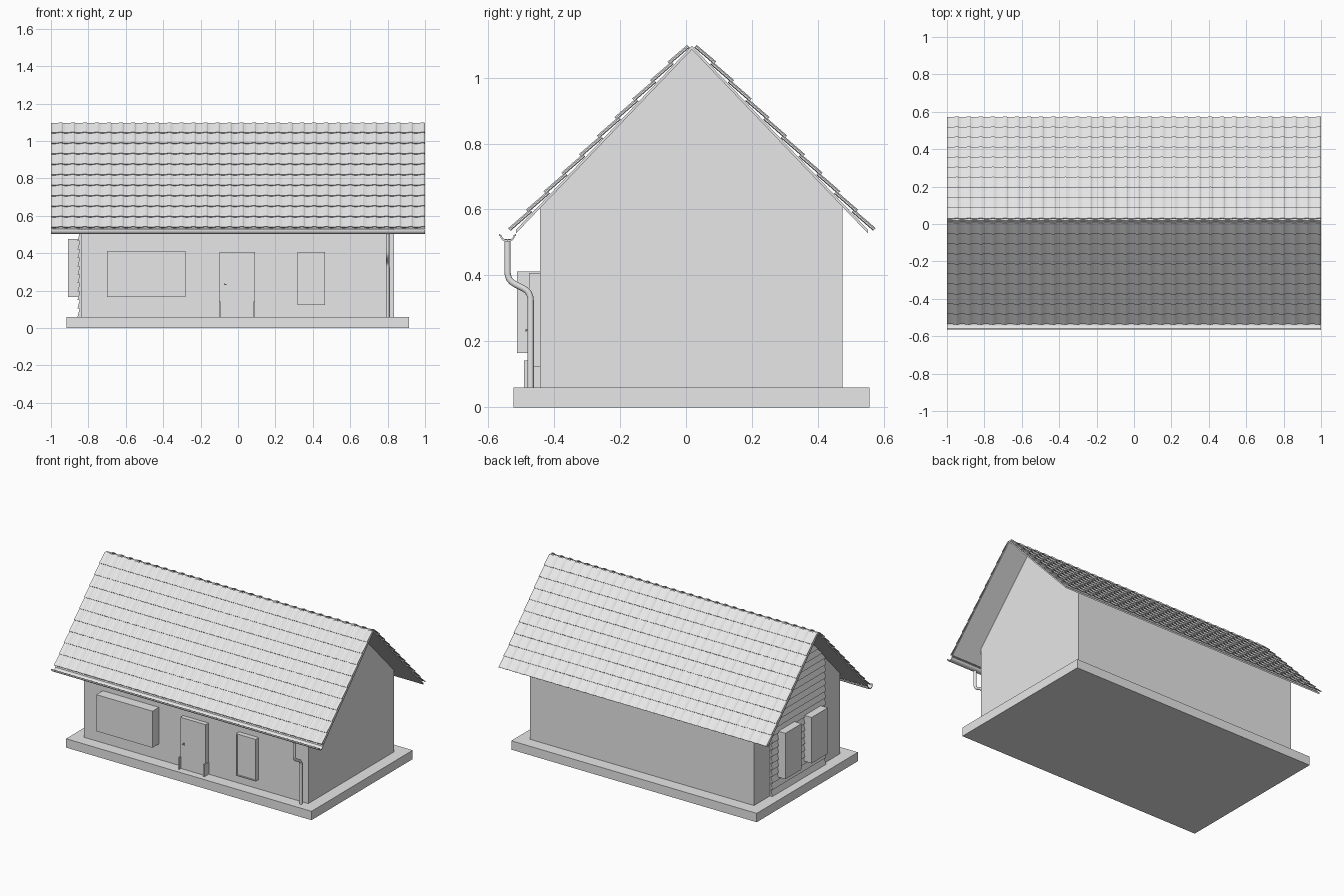
import bpy, bmesh, math
from mathutils import Vector

cube = bpy.data.objects.get("Cube")
if cube:
    bpy.data.objects.remove(cube)

GREY = (0.8, 0.8, 0.8, 1)
mat = bpy.data.materials.new("light grey")
mat.use_nodes = True
mat.diffuse_color = GREY
mat.node_tree.nodes["Principled BSDF"].inputs["Base Color"].default_value = GREY

# Roof geometry shared by walls, siding and tiles
RIDGE_Y, RIDGE_Z, PITCH = 0.018, 1.085, 1.045
EAVE_RUN, BASE_Z = 0.533, 0.06


def under_roof(y):
    return RIDGE_Z - abs(y - RIDGE_Y) * PITCH


def finish(name, bm, smooth=False):
    bmesh.ops.recalc_face_normals(bm, faces=bm.faces)
    mesh = bpy.data.meshes.new(name)
    bm.to_mesh(mesh)
    bm.free()
    mesh.materials.append(mat)
    obj = bpy.data.objects.new(name, mesh)
    bpy.context.collection.objects.link(obj)
    if smooth:
        bpy.ops.object.select_all(action='DESELECT')
        obj.select_set(True)
        bpy.context.view_layer.objects.active = obj
        bpy.ops.object.shade_smooth_by_angle(angle=math.radians(40))
    return obj


def add_box(bm, x, y, z):
    verts = bmesh.ops.create_cube(bm, size=1)["verts"]
    for v in verts:
        v.co = [a + (c + 0.5) * (b - a) for c, (a, b) in zip(v.co, (x, y, z))]


def box(name, *ranges):
    bm = bmesh.new()
    add_box(bm, *ranges)
    return finish(name, bm)


def add_prism(bm, profile, x0, x1):
    """Extrude a closed (y, z) outline along x."""
    face = bm.faces.new([bm.verts.new((x0, y, z)) for y, z in profile])
    out = bmesh.ops.extrude_face_region(bm, geom=[face])["geom"]
    for v in out:
        if isinstance(v, bmesh.types.BMVert):
            v.co.x = x1


def prism(name, profile, x0, x1, smooth=False):
    bm = bmesh.new()
    add_prism(bm, profile, x0, x1)
    return finish(name, bm, smooth)


# Foundation and walls
box("foundation", (-0.918, 0.915), (-0.523, 0.557), (0, BASE_Z))
FRONT, BACK, LEFT, RIGHT = -0.443, 0.474, -0.84, 0.835
prism("walls", [(FRONT, BASE_Z), (BACK, BASE_Z), (BACK, under_roof(BACK)),
                (RIDGE_Y, RIDGE_Z), (FRONT, under_roof(FRONT))], LEFT, RIGHT)

# Roof boards, one chevron over both slopes
edges = (RIDGE_Y - EAVE_RUN, RIDGE_Y, RIDGE_Y + EAVE_RUN)
lower = [(y, under_roof(y)) for y in edges]
upper = [(y, under_roof(y) + 0.011) for y in reversed(edges)]
prism("roof_boards", lower + upper, -1, 1)

# Overlapping tile courses with a rolled pantile profile
COLUMNS, ROWS = 31, 10
slope_len = math.hypot(1, PITCH)
ROLL = [(0, 0.002), (0.15, 0), (0.35, 0), (0.55, 0.002), (0.7, 0.005), (0.85, 0.006), (0.97, 0.004)]


def tile_slope(name, side):
    down = Vector((0, side, -PITCH)) / slope_len
    out = Vector((0, side * PITCH, 1)) / slope_len
    top = Vector((0, RIDGE_Y, RIDGE_Z)) + out * 0.008
    pitch = (EAVE_RUN + 0.004) * slope_len / ROWS
    width = 2 / COLUMNS
    section = [(-1 + (c + u) * width, h) for c in range(COLUMNS) for u, h in ROLL]
    section.append((1, 0.002))
    bm = bmesh.new()
    for r in range(ROWS):
        rings = []
        start = r * pitch - (0.008 if r else 0)
        for along, lift in ((start, 0.001), ((r + 1) * pitch, 0.009)):
            for thick in ((0, 0.005) if lift < 0.005 else (0.005, 0)):
                base = top + down * along + out * (lift + thick)
                rings.append([bm.verts.new(base + out * h + Vector((x, 0, 0)))
                              for x, h in section])
        for a, b in zip(rings, rings[1:] + rings[:1]):
            for i in range(len(section) - 1):
                bm.faces.new((a[i], a[i + 1], b[i + 1], b[i]))
        for i in (0, -1):
            bm.faces.new([ring[i] for ring in rings])
    finish(name, bm)


tile_slope("front_roof_tiles", -1)
tile_slope("back_roof_tiles", 1)

# Half-round gutter with a rolled rim
GY, GZ = -0.541, 0.526
arc = [math.pi * (1 + i / 10) for i in range(11)]
rim = [(GY - 0.026, GZ), (GY - 0.026, GZ - 0.006)]
bowl = [(GY + 0.022 * math.cos(a), GZ - 0.006 + 0.018 * math.sin(a)) for a in arc]
inner = [(GY + 0.018 * math.cos(a), GZ - 0.004 + 0.014 * math.sin(a)) for a in reversed(arc)]
prism("gutter", rim + bowl + [(GY + 0.026, GZ - 0.006), (GY + 0.026, GZ)] + inner, -1, 1, True)

# Downpipe with two rounded elbows
bends = [Vector((0.8, y, z)) for y, z in ((-0.541, 0.51), (-0.541, 0.385), (-0.471, 0.35), (-0.471, BASE_Z))]
path = [bends[0]]
for before, corner, after in zip(bends, bends[1:], bends[2:]):
    p = corner + (before - corner).normalized() * 0.025
    q = corner + (after - corner).normalized() * 0.025
    path += [p.lerp(corner, t).lerp(corner.lerp(q, t), t) for t in (0, 0.25, 0.5, 0.75, 1)]
path.append(bends[-1])
bm = bmesh.new()
rings = []
for i, p in enumerate(path):
    tangent = (path[min(i + 1, len(path) - 1)] - path[max(i - 1, 0)]).normalized()
    side = Vector((1, 0, 0))
    normal = tangent.cross(side)
    angles = [math.tau * k / 16 for k in range(16)]
    rings.append([bm.verts.new(p + 0.0095 * (side * math.cos(a) + normal * math.sin(a))) for a in angles])
for a, b in zip(rings, rings[1:]):
    for k in range(16):
        j = (k + 1) % 16
        bm.faces.new((a[k], a[j], b[j], b[k]))
bm.faces.new(rings[0])
bm.faces.new(rings[-1])
finish("downpipe", bm, True)

# Front windows
box("wide_front_window", (-0.70, -0.28), (-0.512, FRONT), (0.165, 0.412))
box("narrow_window_pane", (0.325, 0.458), (-0.470, FRONT), (0.13, 0.4))
bm = bmesh.new()
for x, z in (((0.318, 0.325), (0.123, 0.407)), ((0.458, 0.465), (0.123, 0.407)),
             ((0.325, 0.458), (0.123, 0.13)), ((0.325, 0.458), (0.4, 0.407))):
    add_box(bm, x, (-0.476, FRONT), z)
finish("narrow_window_frame", bm)

# Door with foot blocks and lever handle
box("front_door", (-0.10, 0.09), (-0.473, FRONT), (BASE_Z, 0.405))
for name, x in (("right_door_foot", -0.102), ("left_door_foot", 0.084)):
    box(name, (x, x + 0.008), (-0.491, FRONT), (BASE_Z, 0.142))
bm = bmesh.new()
add_box(bm, (-0.076, -0.070), (-0.485, -0.473), (0.232, 0.238))
add_box(bm, (-0.076, -0.062), (-0.488, -0.484), (0.230, 0.236))
finish("door_handle", bm)

# Lapped boards on the gable, trimmed to the roof line
bm = bmesh.new()
STEP, z = 0.045, BASE_Z
while z < RIDGE_Z - 0.02:
    top = min(z + STEP, RIDGE_Z - 0.005)
    corners = []
    for level, depth in ((z, 0.018), (top, 0.006)):
        reach = (RIDGE_Z - level) / PITCH
        y0, y1 = max(-0.268, RIDGE_Y - reach), min(0.304, RIDGE_Y + reach)
        corners.append([bm.verts.new((x, y, level)) for x, y in
                        ((LEFT, y0), (LEFT, y1), (LEFT - depth, y1), (LEFT - depth, y0))])
    low, high = corners
    bm.faces.new(low)
    bm.faces.new(high)
    for k in range(4):
        j = (k + 1) % 4
        bm.faces.new((low[k], low[j], high[j], high[k]))
    z += STEP
finish("gable_siding", bm)

# Gable windows
for name, y in (("rear_gable_window", 0.15), ("front_gable_window", -0.13)):
    box(name, (-0.908, LEFT), (y - 0.086, y + 0.086), (0.165, 0.475))
